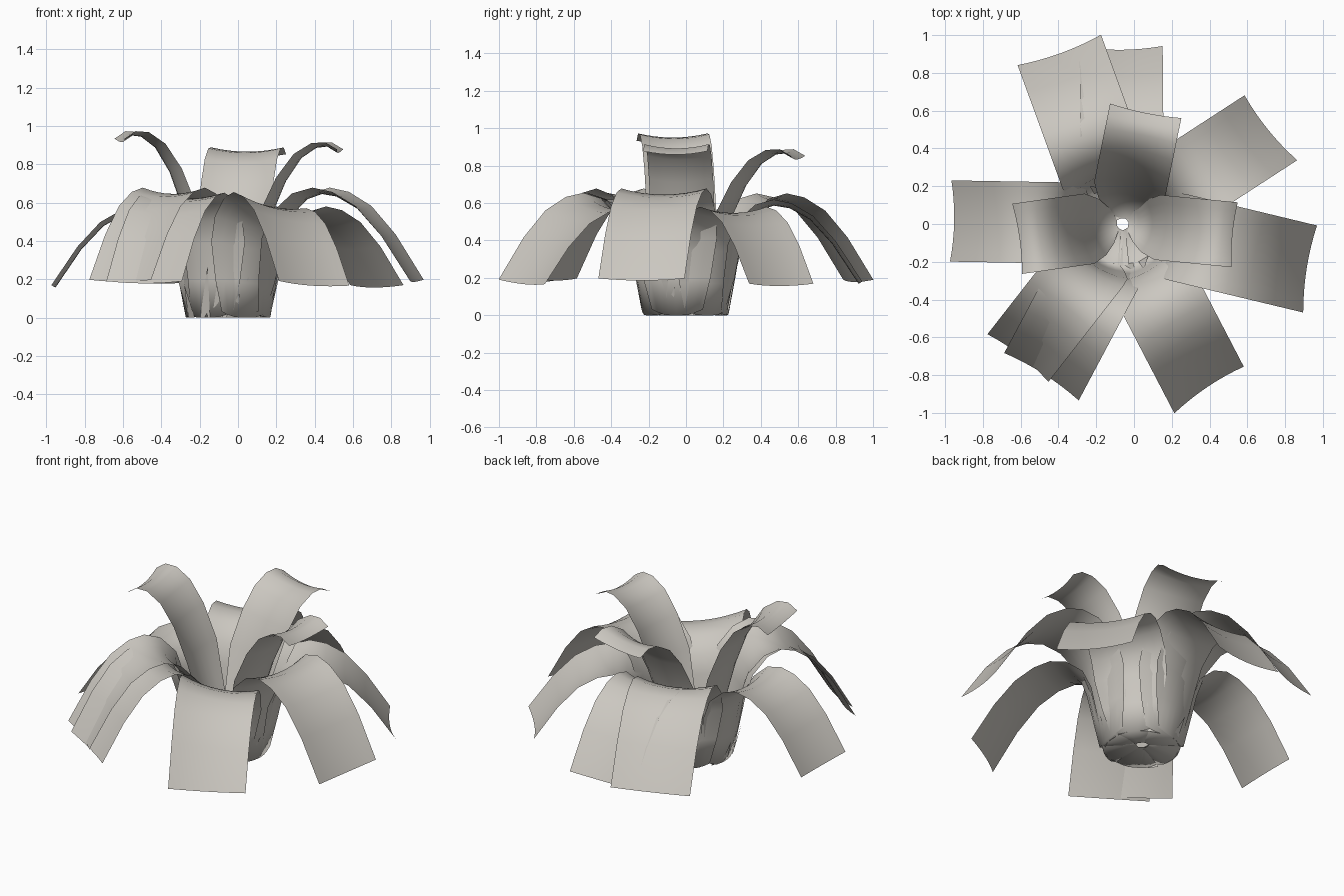
import bpy, math, random
from mathutils import Vector

cube = bpy.data.objects.get("Cube")
if cube:
    bpy.data.objects.remove(cube, do_unlink=True)

random.seed(4)
HEART = Vector((-0.06, 0.0, 0.0))
ACROSS = 8

mat = bpy.data.materials.new("pale_stone")
mat.use_nodes = True
color = (0.6, 0.575, 0.53, 1)
mat.diffuse_color = color
mat.node_tree.nodes["Principled BSDF"].inputs["Base Color"].default_value = color

# Side profiles: radius, height, share of full width
OUTER = [(.03, .03, .15), (.205, .02, .6), (.225, .2, .8), (.25, .4, .97), (.3, .53, 1),
         (.4, .625, 1), (.5, .655, 1), (.6, .635, 1), (.72, .565, 1), (.85, .42, 1), (1, .19, 1)]
INNER = [(.03, .03, .2), (.07, .06, .5), (.125, .26, .8), (.2, .52, 1), (.29, .71, 1),
         (.38, .83, 1), (.47, .885, 1), (.54, .89, 1), (.6, .855, 1)]


def make_object(name, verts, faces):
    mesh = bpy.data.meshes.new(name)
    mesh.from_pydata(verts, [], faces)
    mesh.materials.append(mat)
    for p in mesh.polygons:
        p.use_smooth = True
    obj = bpy.data.objects.new(name, mesh)
    bpy.context.collection.objects.link(obj)
    return obj


def leaf(name, profile, angle, reach, width, lift=1.0, tilt=0.0, skew=0.0):
    """Channelled strip swept along a side profile, pointing at an angle."""
    a = math.radians(angle)
    out = Vector((math.cos(a), math.sin(a), 0))
    side = Vector((-out.y, out.x, 0))
    scale = reach / profile[-1][0]
    # only the part beyond the cup stretches with reach
    pts = [(r * (1 + (scale - 1) * min(1, r / .3)), z * lift, w) for r, z, w in profile]
    verts, faces = [], []
    for i, (r, z, w) in enumerate(pts):
        p, q = pts[max(i - 1, 0)], pts[min(i + 1, len(pts) - 1)]
        n = Vector((p[1] - q[1], q[0] - p[0])).normalized()
        # deep channel in the cup, nearly flat at the tip
        t = i / (len(pts) - 1)
        depth = w * (.022 + .068 * (1 - t) ** 2) if i else 0
        for j in range(ACROSS + 1):
            u = 2 * j / ACROSS - 1
            d = depth * (u * u - .7)
            pos = HEART + out * (r + n.x * d + skew * u * r) + side * (u * w * width / 2)
            pos.z = max(0, z * (1 + tilt * u) + n.y * d)
            verts.append(pos)
    row = ACROSS + 1
    for i in range(len(pts) - 1):
        for j in range(ACROSS):
            k = i * row + j
            faces.append((k, k + row, k + row + 1, k + 1))
    return make_object(name, verts, faces)


# Drooping outer leaves: angle, reach, width, lift, tilt, skew
outer_leaves = [(110, .975, .47, .98, 0, 0), (90.5, .935, .44, .93, 0, 0),
                (33, .93, .44, .87, 0, -.025), (-13.5, 1.015, .465, 1.02, 0, -.018),
                (-62.5, .985, .44, .92, -.07, -.025), (242, .91, .466, .98, 0, .02),
                (232, .895, .41, 1.02, 0, 0), (179, .905, .43, .87, 0, 0)]
for i, args in enumerate(outer_leaves):
    leaf(f"outer_leaf_{i + 1}", OUTER, *args)

# Upright inner leaves
inner_leaves = [(78.5, .608, .385, .99), (188, .56, .375, 1.085), (-5.5, .592, .345, 1.02)]
for i, args in enumerate(inner_leaves):
    leaf(f"inner_leaf_{i + 1}", INNER, *args)

# Ragged shards fanning out from the foot
verts, faces = [], []
SHARDS = 14
for i in range(SHARDS):
    a = math.tau * i / SHARDS + random.uniform(-.15, .15)
    out = Vector((math.cos(a), math.sin(a), 0))
    side = Vector((-out.y, out.x, 0))
    base = HEART + out * random.uniform(.205, .22)
    tip = base + out * .05 + side * random.uniform(-.06, .06)
    tip.z = random.uniform(.12, .3)
    k = len(verts)
    verts += [base - side * .03, base + side * .03, tip]
    faces.append((k, k + 1, k + 2))
make_object("foot_shards", verts, faces)
